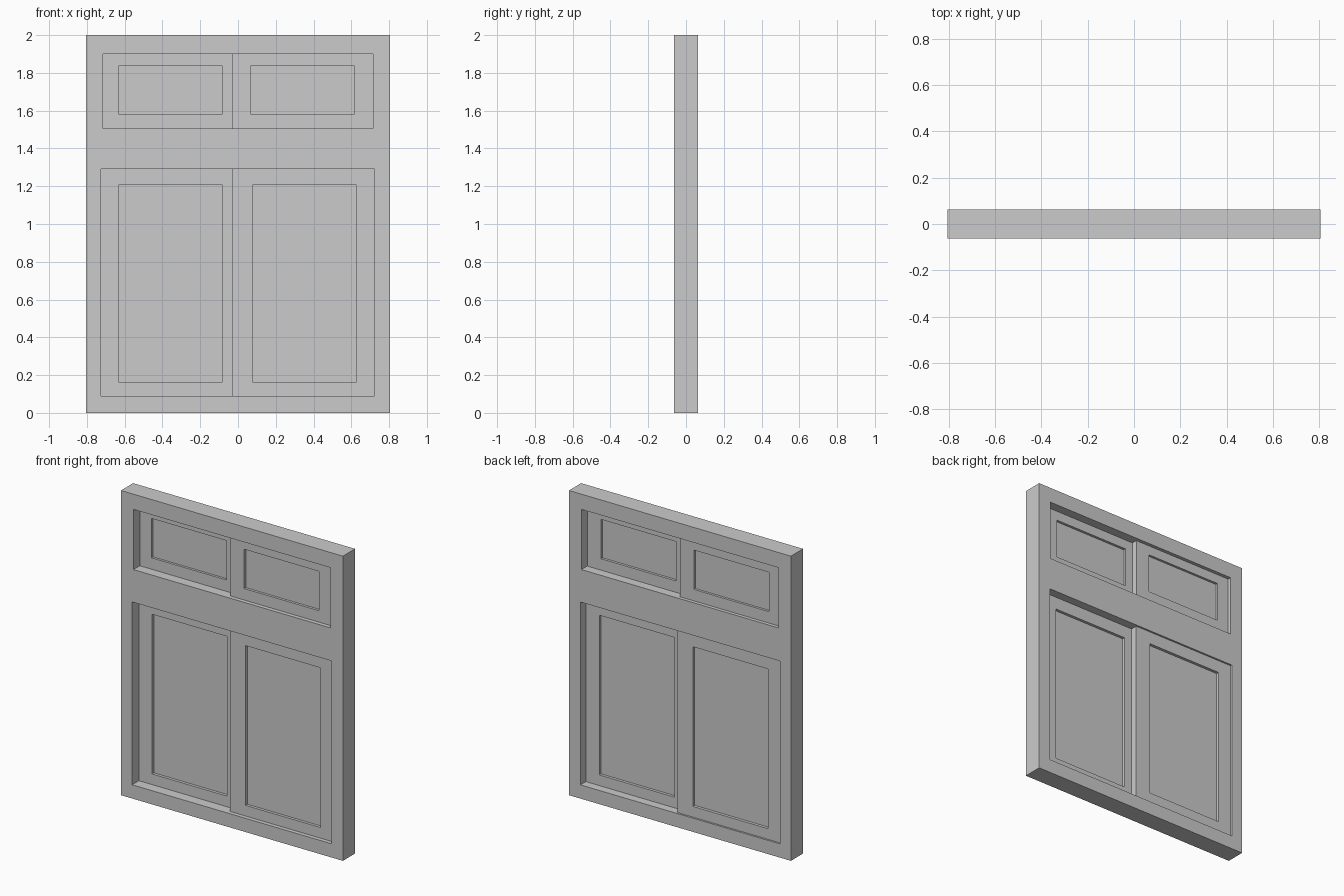
import bpy, bmesh

if "Cube" in bpy.data.objects:
    bpy.data.objects.remove(bpy.data.objects["Cube"])


def ring(name, outer, inners, y0, y1):
    """Flat panel in XZ with rectangular holes, extruded from y0 to y1.
    Rectangles are (x0, x1, z0, z1)."""
    rects = [outer] + inners
    xs = sorted({v for r in rects for v in r[:2]})
    zs = sorted({v for r in rects for v in r[2:]})
    bm = bmesh.new()
    for xa, xb in zip(xs, xs[1:]):
        for za, zb in zip(zs, zs[1:]):
            cx, cz = (xa + xb) / 2, (za + zb) / 2
            if any(r[0] < cx < r[1] and r[2] < cz < r[3] for r in inners):
                continue
            bm.faces.new([bm.verts.new((x, y0, z)) for x, z in
                          ((xa, za), (xb, za), (xb, zb), (xa, zb))])
    bmesh.ops.remove_doubles(bm, verts=bm.verts, dist=1e-5)
    geo = bmesh.ops.extrude_face_region(bm, geom=bm.faces[:])["geom"]
    bmesh.ops.translate(bm, vec=(0, y1 - y0, 0),
                        verts=[g for g in geo if isinstance(g, bmesh.types.BMVert)])
    bmesh.ops.recalc_face_normals(bm, faces=bm.faces)
    bmesh.ops.dissolve_limit(bm, angle_limit=0.01, verts=bm.verts, edges=bm.edges)
    mesh = bpy.data.meshes.new(name)
    bm.to_mesh(mesh)
    bm.free()
    obj = bpy.data.objects.new(name, mesh)
    bpy.context.collection.objects.link(obj)
    return obj


def sash(name, outer, opening, y0, y1):
    """Sliding sash: rails and stiles plus a thin pane in mid depth."""
    ring(name + "_sash", outer, [opening], y0, y1)
    mid = (y0 + y1) / 2
    ring(name + "_pane", opening, [], mid - 0.003, mid + 0.003)


# outer frame with the two window openings
upper = (-0.715, 0.715, 1.505, 1.90)
lower = (-0.725, 0.722, 0.09, 1.29)
ring("window_frame", (-0.806, 0.806, 0, 2), [upper, lower], -0.063, 0.063)

# upper sliding pair: right one in front, left one behind
sash("upper_right", (-0.028, 0.715, 1.505, 1.90), (0.07, 0.615, 1.58, 1.838), -0.036, 0.003)
sash("upper_left", (-0.715, 0.015, 1.505, 1.90), (-0.63, -0.085, 1.58, 1.838), 0.003, 0.040)

# lower sliding pair
sash("lower_right", (-0.032, 0.722, 0.09, 1.29), (0.08, 0.625, 0.16, 1.208), -0.036, 0.007)
sash("lower_left", (-0.725, 0.025, 0.09, 1.29), (-0.63, -0.085, 0.16, 1.208), 0.007, 0.051)
